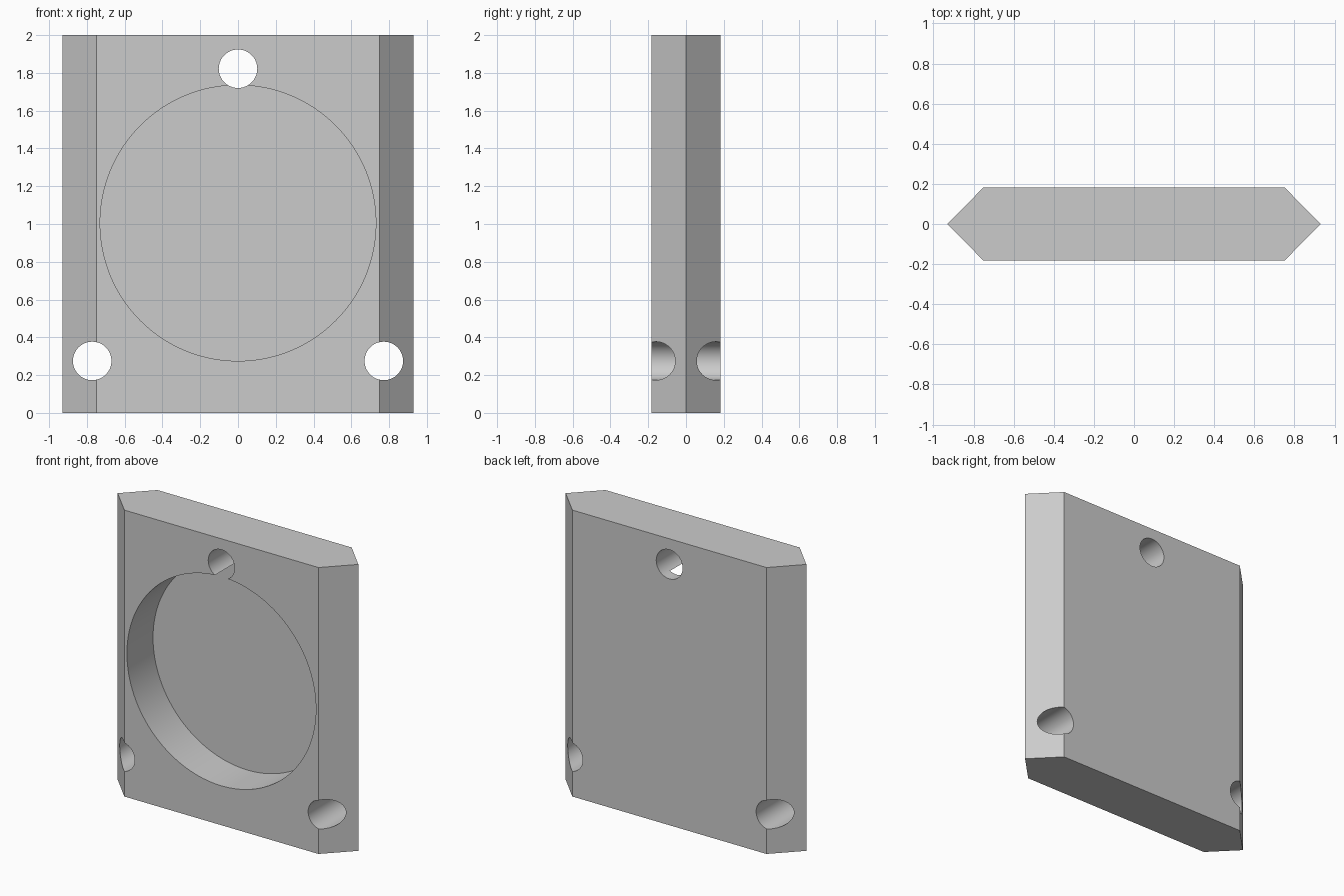
import bpy
import bmesh
import math

default = bpy.data.objects.get("Cube")
if default:
    bpy.data.objects.remove(default, do_unlink=True)

WIDTH, FLAT, HALF_DEPTH, HEIGHT = 0.93, 0.75, 0.183, 2.0
HOLE_RADIUS, POCKET_RADIUS, POCKET_DEPTH = 0.102, 0.73, 0.288

# Plain grey material
grey = bpy.data.materials.new("light_grey")
grey.use_nodes = True
colour = (0.6, 0.6, 0.6, 1)
grey.diffuse_color = colour
grey.node_tree.nodes["Principled BSDF"].inputs["Base Color"].default_value = colour

# Plate: pointed-side profile extruded upwards
bm = bmesh.new()
profile = [(-WIDTH, 0), (-FLAT, -HALF_DEPTH), (FLAT, -HALF_DEPTH),
           (WIDTH, 0), (FLAT, HALF_DEPTH), (-FLAT, HALF_DEPTH)]
base = bm.faces.new([bm.verts.new((x, y, 0)) for x, y in profile])
top = bmesh.ops.extrude_face_region(bm, geom=[base])["geom"]
bmesh.ops.translate(bm, vec=(0, 0, HEIGHT),
                    verts=[v for v in top if isinstance(v, bmesh.types.BMVert)])
bmesh.ops.recalc_face_normals(bm, faces=bm.faces)
mesh = bpy.data.meshes.new("plate")
bm.to_mesh(mesh)
bm.free()
mesh.materials.append(grey)
plate = bpy.data.objects.new("plate", mesh)
bpy.context.collection.objects.link(plate)


def drill(name, x, z, radius, y_front, y_back, sides):
    """Cut a round hole along y out of the plate."""
    bpy.ops.mesh.primitive_cylinder_add(
        vertices=sides, radius=radius, depth=y_back - y_front,
        location=(x, (y_front + y_back) / 2, z), rotation=(math.pi / 2, 0, 0))
    cutter = bpy.context.object
    cutter.name = name
    cutter.hide_render = True
    cutter.data.materials.append(grey)
    cut = plate.modifiers.new(name, "BOOLEAN")
    cut.operation = "DIFFERENCE"
    cut.solver = "EXACT"
    cut.object = cutter
    bpy.context.view_layer.objects.active = plate
    bpy.ops.object.modifier_apply(modifier=name)
    bpy.data.objects.remove(cutter, do_unlink=True)


# Round pocket in the front, then the three through holes
drill("pocket_cutter", 0, 1.005, POCKET_RADIUS,
      -0.5, -HALF_DEPTH + POCKET_DEPTH, 128)
for name, x, z in [("top_hole", 0, 1.822),
                   ("left_hole", 0.772, 0.275),
                   ("right_hole", -0.772, 0.275)]:
    drill(name, x, z, HOLE_RADIUS, -0.5, 0.5, 48)

# Smooth the round walls and keep the edges sharp
bpy.ops.object.select_all(action="DESELECT")
plate.select_set(True)
bpy.context.view_layer.objects.active = plate
bpy.ops.object.shade_smooth_by_angle(angle=math.radians(30))
